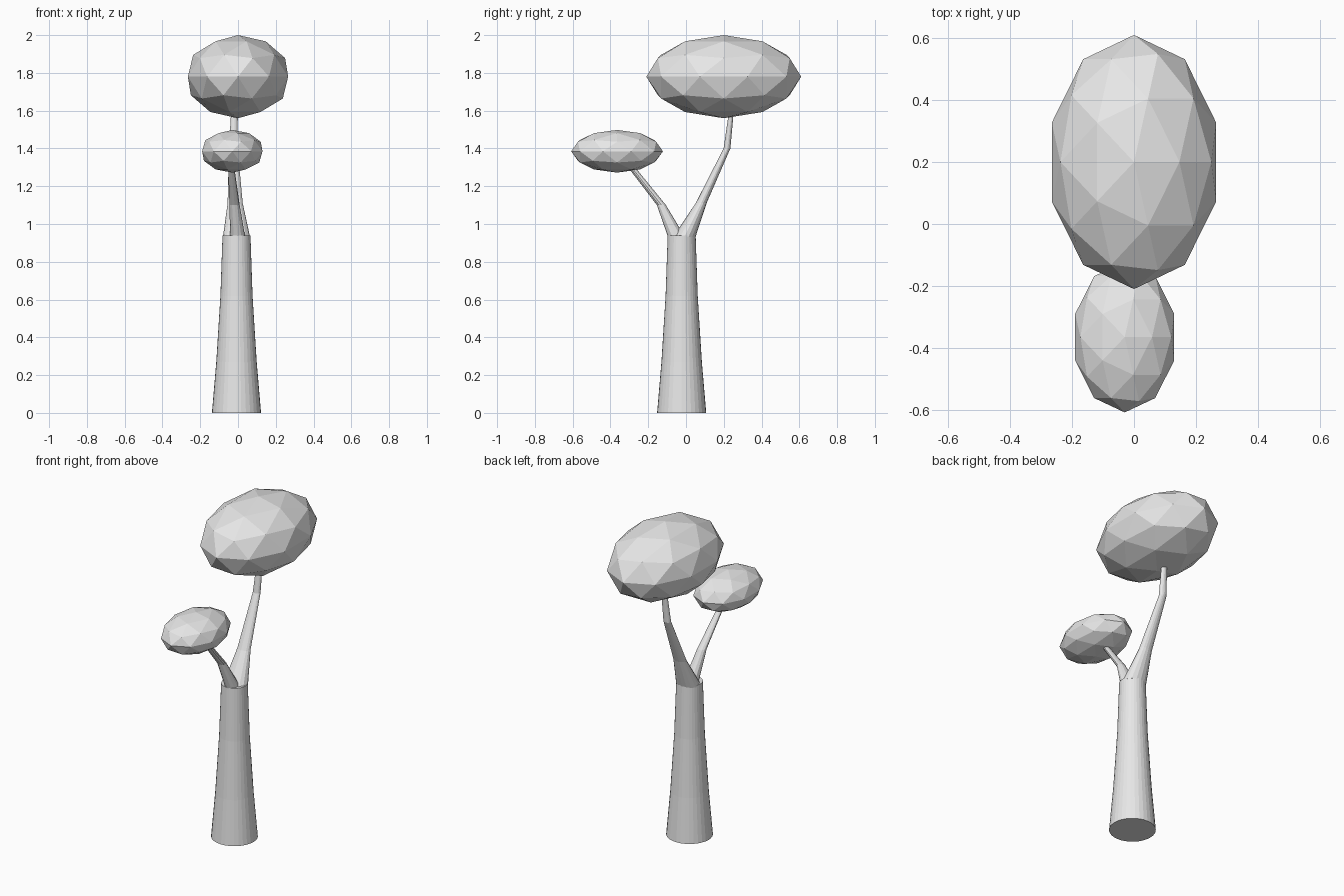
import bpy, bmesh
from math import cos, sin, tau

cube = bpy.data.objects.get("Cube")
if cube:
    bpy.data.objects.remove(cube, do_unlink=True)

# One plain colour
grey = bpy.data.materials.new("light_grey")
grey.use_nodes = True
grey.diffuse_color = (0.8, 0.8, 0.8, 1)
grey.node_tree.nodes["Principled BSDF"].inputs["Base Color"].default_value = (0.8, 0.8, 0.8, 1)


def finish(name, bm):
    bmesh.ops.recalc_face_normals(bm, faces=bm.faces)
    mesh = bpy.data.meshes.new(name)
    bm.to_mesh(mesh)
    bm.free()
    mesh.materials.append(grey)
    obj = bpy.data.objects.new(name, mesh)
    bpy.context.collection.objects.link(obj)
    return obj


def loft(name, sides, rings):
    """Closed tube through level oval rings (x, y, z, radius x, radius y)."""
    bm = bmesh.new()
    loops = [[bm.verts.new((x + rx * cos(tau * i / sides), y + ry * sin(tau * i / sides), z))
              for i in range(sides)] for x, y, z, rx, ry in rings]
    for low, high in zip(loops, loops[1:]):
        for i in range(sides):
            j = (i + 1) % sides
            bm.faces.new((low[i], low[j], high[j], high[i]))
    bm.faces.new(loops[0][::-1])
    bm.faces.new(loops[-1])
    return finish(name, bm)


def foliage(name, centre, radii):
    """Faceted, stretched ball of leaves."""
    bm = bmesh.new()
    bmesh.ops.create_icosphere(bm, subdivisions=2, radius=1)
    bmesh.ops.scale(bm, vec=radii, verts=bm.verts)
    obj = finish(name, bm)
    obj.location = centre
    return obj


# Flared trunk
loft("trunk", 32, [(-0.008, -0.023, z, r, r) for z, r in
                   ((0, 0.13), (0.27, 0.107), (0.62, 0.085), (0.94, 0.074))])

# Forked branches
loft("back_branch", 16, [
    (-0.008, -0.01, 0.93, 0.072, 0.06),
    (-0.015, 0.08, 1.11, 0.04, 0.029),
    (-0.025, 0.217, 1.40, 0.023, 0.018),
    (-0.018, 0.243, 1.62, 0.017, 0.012)])
loft("front_branch", 12, [
    (-0.002, -0.05, 0.93, 0.04, 0.045),
    (-0.018, -0.13, 1.10, 0.027, 0.024),
    (-0.035, -0.28, 1.29, 0.017, 0.019),
    (-0.037, -0.32, 1.34, 0.015, 0.017)])

# Leaf crowns
foliage("large_crown", (0, 0.2, 1.78), (0.279, 0.41, 0.22))
foliage("small_crown", (-0.03, -0.365, 1.385), (0.168, 0.243, 0.113))
